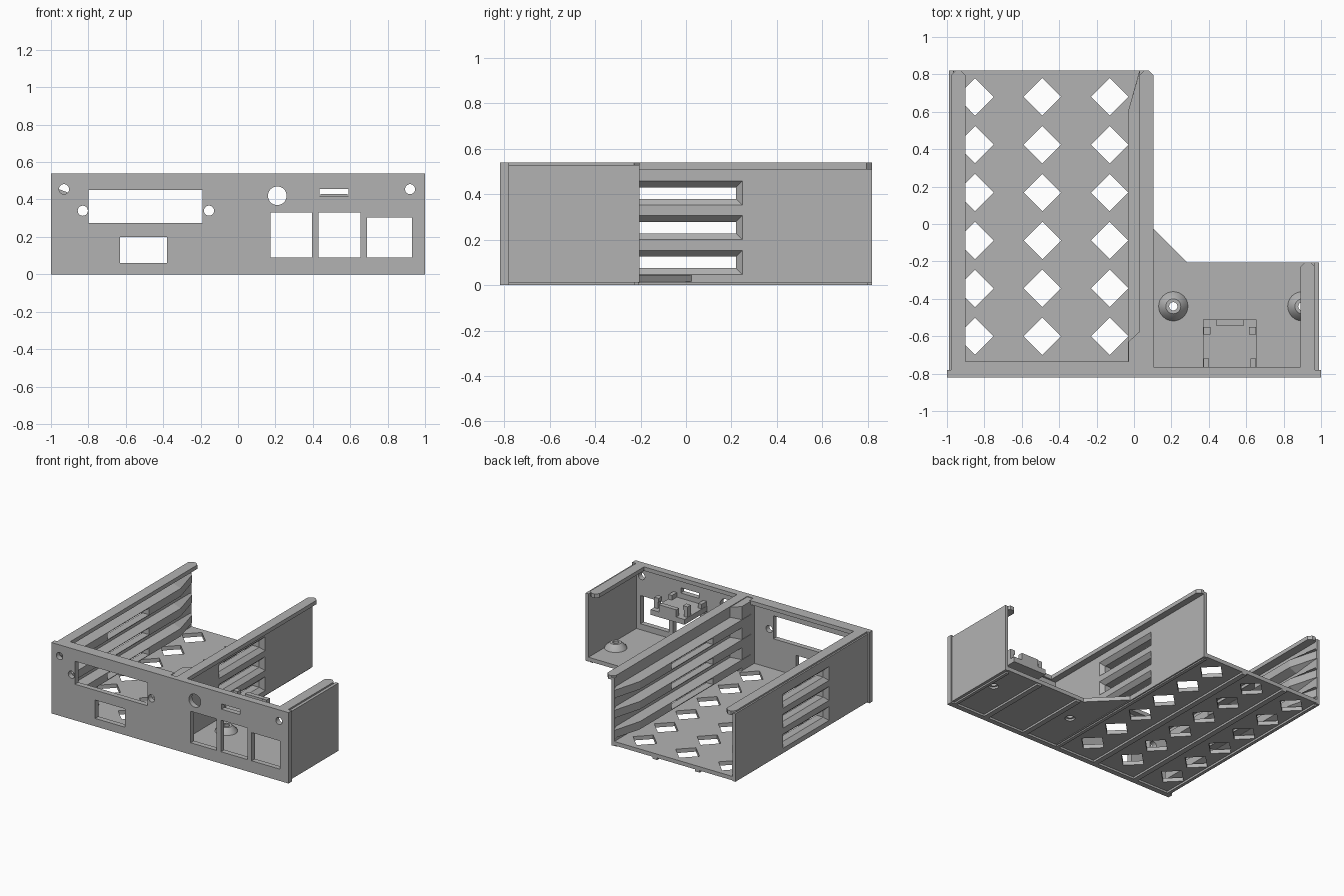
import bpy, bmesh, math

if "Cube" in bpy.data.objects:
    bpy.data.objects.remove(bpy.data.objects["Cube"])

grey = bpy.data.materials.new("plain_grey")
grey.use_nodes = True
grey.diffuse_color = (0.45, 0.45, 0.45, 1)
grey.node_tree.nodes["Principled BSDF"].inputs["Base Color"].default_value = (0.45, 0.45, 0.45, 1)


def loft(bm, sections):
    """Closed solid through matching rings of points."""
    rings = [[bm.verts.new(p) for p in s] for s in sections]
    n = len(rings[0])
    for a, b in zip(rings, rings[1:]):
        for i in range(n):
            j = (i + 1) % n
            bm.faces.new((a[i], a[j], b[j], b[i]))
    bm.faces.new(rings[0])
    bm.faces.new(rings[-1])


def prism(bm, outline, axis, lo, hi):
    place = {"x": lambda u, v, w: (w, u, v),
             "y": lambda u, v, w: (u, w, v),
             "z": lambda u, v, w: (u, v, w)}[axis]
    loft(bm, [[place(u, v, w) for u, v in outline] for w in (lo, hi)])


def rect(x0, x1, y0, y1):
    return [(x0, y0), (x1, y0), (x1, y1), (x0, y1)]


def box(bm, x0, x1, y0, y1, z0, z1):
    prism(bm, rect(x0, x1, y0, y1), "z", z0, z1)


def ring(cx, cy, r, n=32):
    return [(cx + r * math.cos(math.tau * i / n), cy + r * math.sin(math.tau * i / n))
            for i in range(n)]


def finish(name, bm, cutter=None):
    bmesh.ops.recalc_face_normals(bm, faces=bm.faces)
    mesh = bpy.data.meshes.new(name)
    bm.to_mesh(mesh)
    bm.free()
    mesh.materials.append(grey)
    ob = bpy.data.objects.new(name, mesh)
    bpy.context.collection.objects.link(ob)
    if cutter:
        mod = ob.modifiers.new("openings", "BOOLEAN")
        mod.operation, mod.solver, mod.object = "DIFFERENCE", "EXACT", cutter
        bpy.context.view_layer.update()
        deps = bpy.context.evaluated_depsgraph_get()
        cut = bpy.data.meshes.new_from_object(ob.evaluated_get(deps))
        ob.modifiers.clear()
        ob.data = cut
    return ob


def helper(name, bm):
    ob = finish(name, bm)
    ob.hide_render = True
    return ob


def solid_box(name, *size):
    bm = bmesh.new()
    box(bm, *size)
    return finish(name, bm)


# Front panel with connector windows and screw holes
cut = bmesh.new()
for window in [(-0.8, -0.19, 0.275, 0.45), (-0.63, -0.38, 0.06, 0.2),
               (0.175, 0.395, 0.09, 0.33), (0.43, 0.655, 0.09, 0.33),
               (0.69, 0.93, 0.09, 0.305), (0.435, 0.59, 0.415, 0.455)]:
    prism(cut, rect(*window), "y", -0.9, -0.77)
for x, z, r in [(0.21, 0.42, 0.05), (-0.93, 0.455, 0.027), (0.92, 0.455, 0.027),
                (-0.83, 0.34, 0.027), (-0.155, 0.34, 0.027)]:
    prism(cut, ring(x, z, r), "y", -0.9, -0.77)
panel_cutter = helper("panel_cutter", cut)
bm = bmesh.new()
box(bm, -1, 1, -0.82, -0.78, 0, 0.54)
finish("front_panel", bm, panel_cutter)
solid_box("front_lip_bay", -0.91, -0.02, -0.785, -0.735, 0.51, 0.54)
solid_box("front_lip_side", 0.1, 0.9, -0.785, -0.765, 0.51, 0.54)

# Floor with diamond vents and screw holes
SCREWS = [(0.21, -0.44), (0.9, -0.44)]
cut = bmesh.new()
for i in range(3):
    for j in range(6):
        prism(cut, ring(-0.85 + 0.36 * i, -0.6 + 0.256 * j, 0.1, 4), "z", -0.1, 0.1)
for x, y in SCREWS:
    loft(cut, [[(u, v, z) for u, v in ring(x, y, r)]
               for z, r in [(-0.1, 0.035), (0.03, 0.035), (0.031, 0.022), (0.2, 0.022)]])
floor_cutter = helper("floor_cutter", cut)
bm = bmesh.new()
prism(bm, [(-0.99, -0.79), (0.985, -0.79), (0.985, -0.205), (0.285, -0.205),
           (0.055, 0.025), (0.055, 0.82), (-0.99, 0.82)], "z", 0.015, 0.045)
finish("floor", bm, floor_cutter)

# Strips below the floor
for i, (x, back) in enumerate([(-0.67, 0.82), (-0.31, 0.82), (0.33, -0.21), (0.68, -0.21)]):
    solid_box(f"floor_strip_{i}", x - 0.02, x + 0.02, -0.79, back, 0, 0.02)

# Standoffs
for i, (x, y) in enumerate(SCREWS):
    bm = bmesh.new()
    loft(bm, [[(u, v, z) for u, v in ring(x, y, r)]
              for z, r in [(0.04, 0.08), (0.055, 0.075), (0.088, 0.04)]])
    post = finish(f"standoff_{i}", bm, floor_cutter)
    for p in post.data.polygons:
        p.use_smooth = abs(p.normal.z) < 0.95

# Bay walls: side slots with a bevelled outer rim, rails tapering at the back
SLOTS = (0.1, 0.253, 0.405)


def bay_wall(name, outer, inward):
    cut = bmesh.new()
    for z in SLOTS:
        sections = []
        for depth, grow in [(-0.002, 0.03), (0.03, 0), (0.12, 0)]:
            x = outer + inward * depth
            sections.append([(x, y, h) for y, h in
                             rect(-0.28 - grow, 0.22 + grow, z - 0.025 - grow, z + 0.025 + grow)])
        loft(cut, sections)
    cutter = helper(name + "_cutter", cut)
    face = outer + inward * 0.025
    bm = bmesh.new()
    box(bm, min(outer, face), max(outer, face), -0.79, 0.82, 0.01, 0.528)
    finish(name, bm, cutter)
    for i, z in enumerate(SLOTS):
        bm = bmesh.new()
        root = face - inward * 0.005
        loft(bm, [[(root, y, z - 0.055), (face + inward * d, y, z - 0.03),
                   (face + inward * d, y, z + 0.03), (root, y, z + 0.055)]
                  for y, d in [(-0.74, 0.062), (0.6, 0.062), (0.82, 0.001)]])
        finish(f"{name}_rail_{i}", bm, cutter)


bay_wall("left_bay_wall", -0.99, 1)
bay_wall("middle_wall", 0.055, -1)
solid_box("outer_wall", 0.965, 0.99, -0.79, -0.205, 0.012, 0.528)


# Top flanges with chamfered rear corners, and thin bottom edges
def flange(name, x0, x1, back):
    c = 0.025
    bm = bmesh.new()
    prism(bm, [(x0, -0.785), (x1, -0.785), (x1, back - c), (x1 - c, back),
               (x0 + c, back), (x0, back - c)], "z", 0.51, 0.54)
    finish(name, bm)


flange("left_flange", -0.978, -0.9, 0.82)
flange("middle_flange", 0.03, 0.105, 0.82)
flange("outer_flange", 0.89, 0.968, -0.205)
solid_box("left_bottom_edge", -0.978, -0.955, -0.785, 0.8, 0, 0.02)
solid_box("middle_bottom_edge", 0.02, 0.045, -0.785, 0.8, 0, 0.02)
solid_box("outer_bottom_edge", 0.945, 0.968, -0.785, -0.225, 0, 0.02)

# Corner column between front panel and middle wall
bm = bmesh.new()
prism(bm, [(-0.03, -0.785), (0.035, -0.785), (0.035, -0.57), (-0.03, -0.63)], "z", 0.03, 0.535)
finish("corner_column", bm)

# Small board shelf with clips behind the panel
solid_box("board_shelf", 0.37, 0.655, -0.785, -0.51, 0.335, 0.375)
solid_box("shelf_stop", 0.44, 0.585, -0.545, -0.51, 0.37, 0.43)
for side, sx in (("right", -1), ("left", 1)):
    x = 0.5125 + sx * 0.1255
    solid_box(f"clip_post_{side}", x - 0.015, x + 0.015, -0.59, -0.55, 0.37, 0.455)
    solid_box(f"clip_hook_{side}", x - sx * 0.015 - 0.008, x - sx * 0.015 + 0.008,
              -0.59, -0.55, 0.425, 0.455)
    solid_box(f"front_stop_{side}", x - 0.015, x + 0.015, -0.785, -0.72, 0.37, 0.41)

# Cutters are no longer needed
for ob in [o for o in bpy.data.objects if o.name.endswith("_cutter")]:
    bpy.data.objects.remove(ob)
